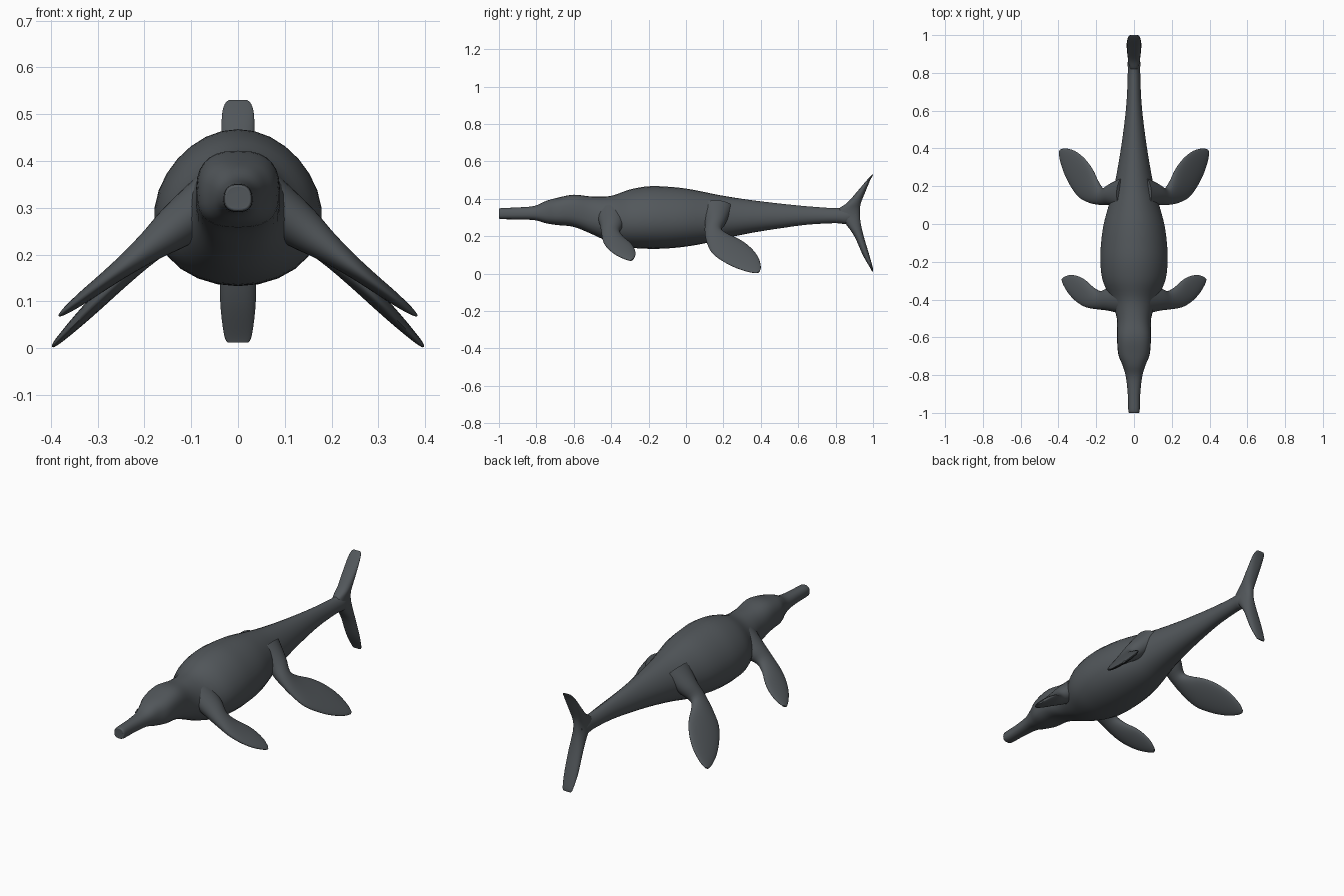
import bpy
import bmesh
from math import cos, sin, pi, copysign
from mathutils import Vector

cube = bpy.data.objects.get("Cube")
if cube:
    bpy.data.objects.remove(cube, do_unlink=True)

# One dark slate skin for the whole animal
skin = bpy.data.materials.new("slate skin")
skin.use_nodes = True
colour = (0.085, 0.096, 0.105, 1)
skin.diffuse_color = colour
shader = skin.node_tree.nodes["Principled BSDF"]
shader.inputs["Base Color"].default_value = colour
shader.inputs["Roughness"].default_value = 0.6

SIDES = 28
STEPS = 4


def spline(a, b, c, d, t):
    """Smooth blend from b to c through neighbouring values."""
    return b + (c - a) * t / 2 + (a * 2 - b * 5 + c * 4 - d) * t * t / 2 + (b * 3 - a - c * 3 + d) * t ** 3 / 2


def refine(stations):
    """Add in-between stations along a smooth curve."""
    rows = [Vector(s) for s in stations]
    last = len(rows) - 1
    result = []
    for i in range(last):
        a, d = rows[max(i - 1, 0)], rows[min(i + 2, last)]
        result += [spline(a, rows[i], rows[i + 1], d, k / STEPS) for k in range(STEPS)]
    return result + [rows[last]]


def power(value, exponent):
    return copysign(abs(value) ** exponent, value)


def loft(name, rings, mirrored=False):
    """Skin a row of closed rings and cap both ends."""
    bm = bmesh.new()
    loops = [[bm.verts.new(p) for p in ring] for ring in rings]
    for low, high in zip(loops, loops[1:]):
        for i in range(SIDES):
            j = (i + 1) % SIDES
            bm.faces.new((low[i], low[j], high[j], high[i]))
    bm.faces.new(loops[0])
    bm.faces.new(loops[-1])
    bmesh.ops.recalc_face_normals(bm, faces=bm.faces)
    mesh = bpy.data.meshes.new(name)
    bm.to_mesh(mesh)
    bm.free()
    mesh.materials.append(skin)
    obj = bpy.data.objects.new(name, mesh)
    bpy.context.collection.objects.link(obj)
    if mirrored:
        obj.modifiers.new("both sides", "MIRROR")
    bpy.ops.object.select_all(action="DESELECT")
    obj.select_set(True)
    bpy.context.view_layer.objects.active = obj
    bpy.ops.object.shade_smooth_by_angle(angle=pi / 3)
    return obj


ANGLES = [2 * pi * i / SIDES for i in range(SIDES)]


def body_ring(y, bottom, top, width, roundness):
    """Upright section: narrower towards the back, boxier on the head."""
    middle, half = (top + bottom) / 2, (top - bottom) / 2
    taper = (roundness - 0.6) * 0.3
    return [(width * power(cos(a), roundness) * (1 - taper * sin(a)), y,
             middle + half * power(sin(a), roundness)) for a in ANGLES]


def fluke_ring(z, front, back, width):
    """Level section of the upright tail fluke."""
    middle, half = (front + back) / 2, (back - front) / 2
    return [(width * power(cos(a), 0.8), middle + half * sin(a), z) for a in ANGLES]


def flipper_ring(lead_x, lead_y, trail_x, trail_y, thick, height, slope):
    """Lens section between the two edges, lying in a sloping plane."""
    lead = Vector((lead_x, lead_y, height - slope * lead_x))
    trail = Vector((trail_x, trail_y, height - slope * trail_x))
    normal = Vector((slope, 0, 1)).normalized()
    return [(lead + trail) / 2 + (trail - lead) / 2 * cos(a) + normal * thick * sin(a)
            for a in ANGLES]


# Body from snout to tail root: y, bottom, top, half width, roundness
body = [
    (-1, .3, .342, .022, .8), (-.99, .292, .35, .03, .8),
    (-.9, .29, .354, .033, .85), (-.81, .286, .362, .043, .85),
    (-.75, .27, .388, .06, .8), (-.69, .26, .405, .083, .75),
    (-.6, .25, .422, .09, .75), (-.5, .21, .412, .091, .85),
    (-.4, .165, .416, .122, 1), (-.3, .14, .45, .165, 1),
    (-.2, .133, .467, .178, 1), (-.1, .135, .465, .174, 1),
    (0, .145, .455, .16, 1), (.1, .162, .436, .133, 1),
    (.2, .187, .416, .105, 1), (.35, .218, .393, .077, 1),
    (.5, .242, .375, .055, 1), (.65, .262, .36, .039, 1),
    (.8, .27, .35, .033, 1), (.86, .265, .355, .033, 1), (.91, .29, .34, .025, 1),
]
loft("body", [body_ring(*s) for s in refine(body)])

# Tail fluke from lower tip to upper tip: z, front, back, half width
fluke = [
    (.012, .994, 1, .022), (.03, .985, .999, .03), (.1, .945, .98, .038),
    (.2, .9, .95, .038), (.27, .85, .934, .034), (.31, .81, .93, .031),
    (.345, .815, .93, .031), (.38, .863, .936, .034), (.44, .916, .96, .036),
    (.5, .967, .985, .034), (.522, .987, .997, .028), (.53, .995, 1, .02),
]
loft("tail_fluke", [fluke_ring(*s) for s in refine(fluke)])

# Flippers from root to tip: leading x, y, trailing x, y, half thickness
front_flipper = [
    (.05, -.48, .05, -.31, .06), (.13, -.46, .13, -.335, .048),
    (.19, -.452, .175, -.355, .034), (.25, -.442, .215, -.335, .024),
    (.3, -.415, .26, -.295, .018), (.345, -.37, .3, -.275, .014),
    (.375, -.32, .34, -.27, .009), (.383, -.295, .37, -.28, .004),
]
rear_flipper = [
    (.05, .07, .05, .25, .06), (.12, .1, .12, .215, .048),
    (.17, .1, .165, .19, .034), (.23, .11, .19, .225, .025),
    (.29, .14, .22, .29, .02), (.335, .2, .26, .345, .017),
    (.37, .27, .31, .385, .013), (.392, .34, .36, .4, .008), (.397, .38, .388, .395, .004),
]
for name, outline, height, slope in (("front_flippers", front_flipper, .36, .76),
                                     ("rear_flippers", rear_flipper, .4, 1)):
    loft(name, [flipper_ring(*s, height, slope) for s in refine(outline)], mirrored=True)
